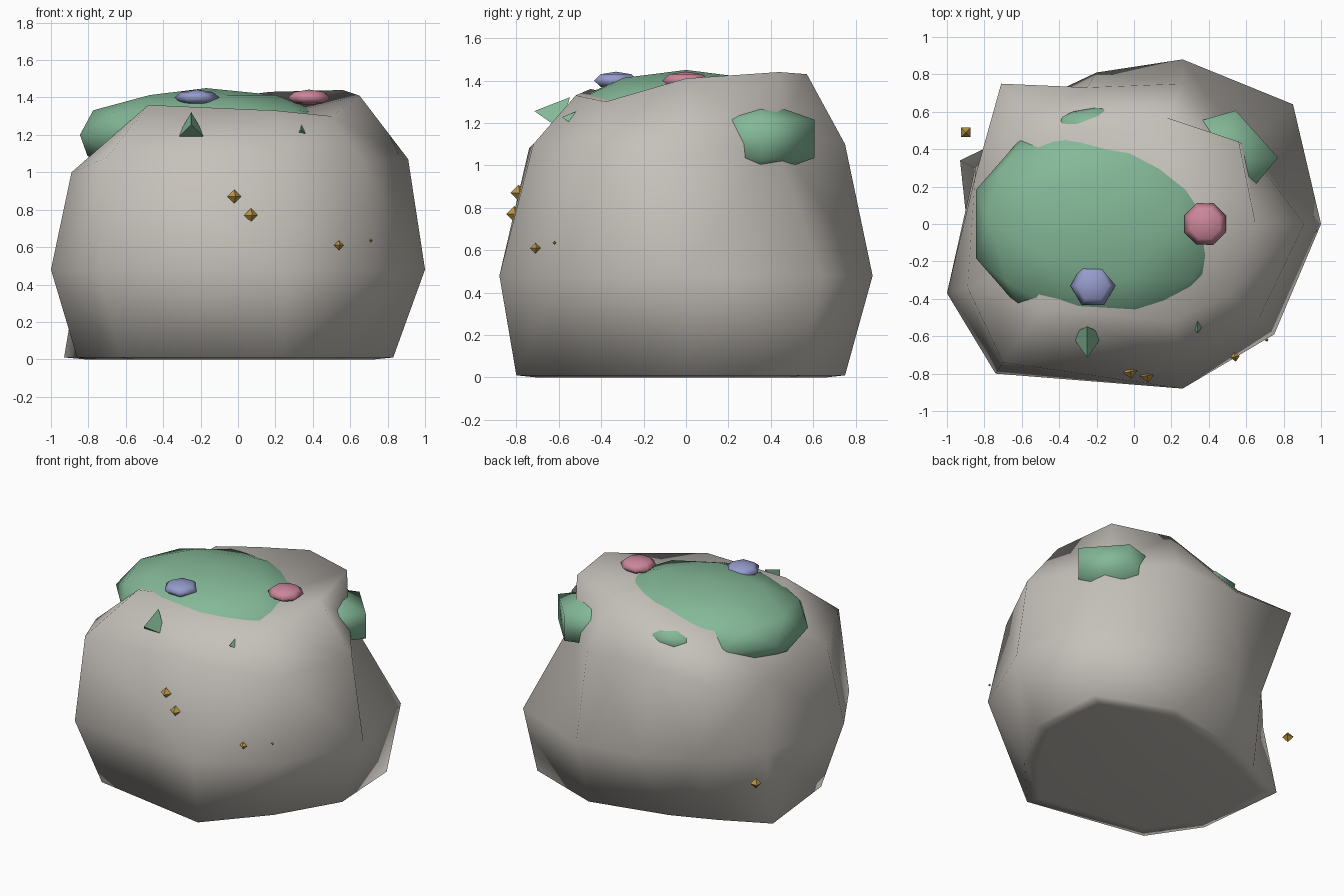
import bpy
import bmesh
import math
from mathutils import Matrix, Vector

default_cube = bpy.data.objects.get("Cube")
if default_cube:
    bpy.data.objects.remove(default_cube, do_unlink=True)


def make_material(name, colour):
    material = bpy.data.materials.new(name)
    material.use_nodes = True
    rgba = (*colour, 1)
    material.diffuse_color = rgba
    shader = material.node_tree.nodes["Principled BSDF"]
    shader.inputs["Base Color"].default_value = rgba
    return material


stone_grey = make_material("stone grey", (.56, .53, .49))
moss_green = make_material("moss green", (.23, .48, .31))
petal_blue = make_material("petal blue", (.3, .33, .6))
petal_pink = make_material("petal pink", (.6, .24, .33))
ore_gold = make_material("ore gold", (.49, .3, .06))


def finish_object(name, bm, material, smooth=True):
    bmesh.ops.recalc_face_normals(bm, faces=bm.faces)
    for face in bm.faces:
        face.smooth = smooth
    mesh = bpy.data.meshes.new(name)
    bm.to_mesh(mesh)
    bm.free()
    mesh.materials.append(material)
    part = bpy.data.objects.new(name, mesh)
    bpy.context.collection.objects.link(part)
    return part


def placement(centre, scale, turn=0):
    return (Matrix.Translation(Vector(centre))
            @ Matrix.Diagonal((*scale, 1))
            @ Matrix.Rotation(math.radians(turn), 4, "Z"))


def add_boulder(rings, floor_centre, summit):
    """Skin a closed boulder through irregular rings, from the floor up."""
    bm = bmesh.new()
    loops = [[bm.verts.new(point) for point in ring] for ring in rings]
    count = len(loops[0])
    for lower, upper in zip(loops, loops[1:]):
        for i in range(count):
            j = (i + 1) % count
            bm.faces.new((lower[i], lower[j], upper[j], upper[i]))
    for ring, tip in ((loops[0], floor_centre), (loops[-1], summit)):
        tip_vertex = bm.verts.new(tip)
        for i in range(count):
            bm.faces.new((ring[i], ring[(i + 1) % count], tip_vertex))
    bmesh.ops.triangulate(bm, faces=bm.faces, quad_method="SHORT_EDGE")
    return finish_object("boulder", bm, stone_grey)


def add_moss(name, centre, scale, detail):
    bm = bmesh.new()
    bmesh.ops.create_icosphere(bm, subdivisions=detail, radius=1,
                               matrix=placement(centre, scale))
    return finish_object(name, bm, moss_green)


def add_moss_tip(name, centre, radius, height):
    """Three-sided tip leaning back into the slope."""
    bm = bmesh.new()
    lean = Matrix.Rotation(math.radians(-35), 4, "X")
    turn = Matrix.Rotation(math.radians(180), 4, "Z")
    bmesh.ops.create_cone(bm, cap_ends=True, segments=3, radius1=radius,
                          radius2=0, depth=height,
                          matrix=Matrix.Translation(Vector(centre)) @ lean @ turn)
    return finish_object(name, bm, moss_green, smooth=False)


def add_ball(name, centre, scale, material, sides, rows, turn=0, smooth=True):
    bm = bmesh.new()
    bmesh.ops.create_uvsphere(bm, u_segments=sides, v_segments=rows, radius=1,
                              matrix=placement(centre, scale, turn))
    return finish_object(name, bm, material, smooth)


# Boulder rings, counterclockwise from the +x side
foot_outline = [(.83, 0), (.8, .55), (.25, .75), (-.3, .62), (-.6, .5),
                (-.93, .34), (-.86, -.31), (-.63, -.65), (.24, -.8), (.58, -.42)]
waist_outline = [(1, 0), (.85, .64), (.26, .88), (-.2, .81), (-.54, .65),
                 (-.85, .3), (-1, -.37), (-.74, -.8), (.26, -.88), (.75, -.59)]
shoulder_ring = [(.91, 0, 1.07), (.59, .42, 1.12), (.26, .75, 1.1),
                 (-.25, .73, 1.1), (-.71, .75, 1.1), (-.85, .25, 1),
                 (-.89, -.34, 1), (-.7, -.74, 1.08), (.26, -.72, 1.1),
                 (.67, -.5, 1.05)]
crown_ring = [(.65, 0, 1.41), (.56, .44, 1.44), (.17, .57, 1.43),
              (-.2, .5, 1.38), (-.5, .46, 1.32), (-.6, 0, 1.25),
              (-.58, -.2, 1.26), (-.48, -.45, 1.36), (.2, -.52, 1.33),
              (.5, -.38, 1.3)]
add_boulder([[(x * .88, y * .88, 0) for x, y in foot_outline],
             [(x, y, .01) for x, y in foot_outline],
             [(x, y, .48) for x, y in waist_outline],
             shoulder_ring, crown_ring], (0, 0, 0), (.15, -.12, 1.29))

# Moss cushions on the top, its rim and the back corner
add_moss("top_moss", (-.17, 0, 1.2), (.71, .59, .25), 2)
add_moss("back_moss", (-.23, .5, 1.23), (.21, .14, .1), 1)
add_moss_tip("front_moss_tip", (-.25, -.59, 1.26), .1, .15)
add_moss_tip("side_moss_tip", (.34, -.51, 1.23), .06, .09)
add_ball("corner_moss", (.45, .35, 1.125), (.37, .31, .18), moss_green, 5, 3, turn=-17)

# Small blossoms on the top
add_ball("blue_blossom", (-.22, -.33, 1.4), (.12, .12, .042), petal_blue, 6, 4, turn=30)
add_ball("pink_blossom", (.38, 0, 1.4), (.12, .12, .042), petal_pink, 8, 4, turn=22)

# Gold ore crystals around the sides
crystals = [((-.02, -.79, .87), .038), ((.07, -.81, .77), .038),
            ((.54, -.71, .61), .026), ((.71, -.62, .635), .01),
            ((-.9, .49, .35), .037)]
for number, (centre, size) in enumerate(crystals, start=1):
    add_ball(f"gold_crystal_{number}", centre, (size, size, size), ore_gold,
             4, 2, turn=45 if number == len(crystals) else 10, smooth=False)
